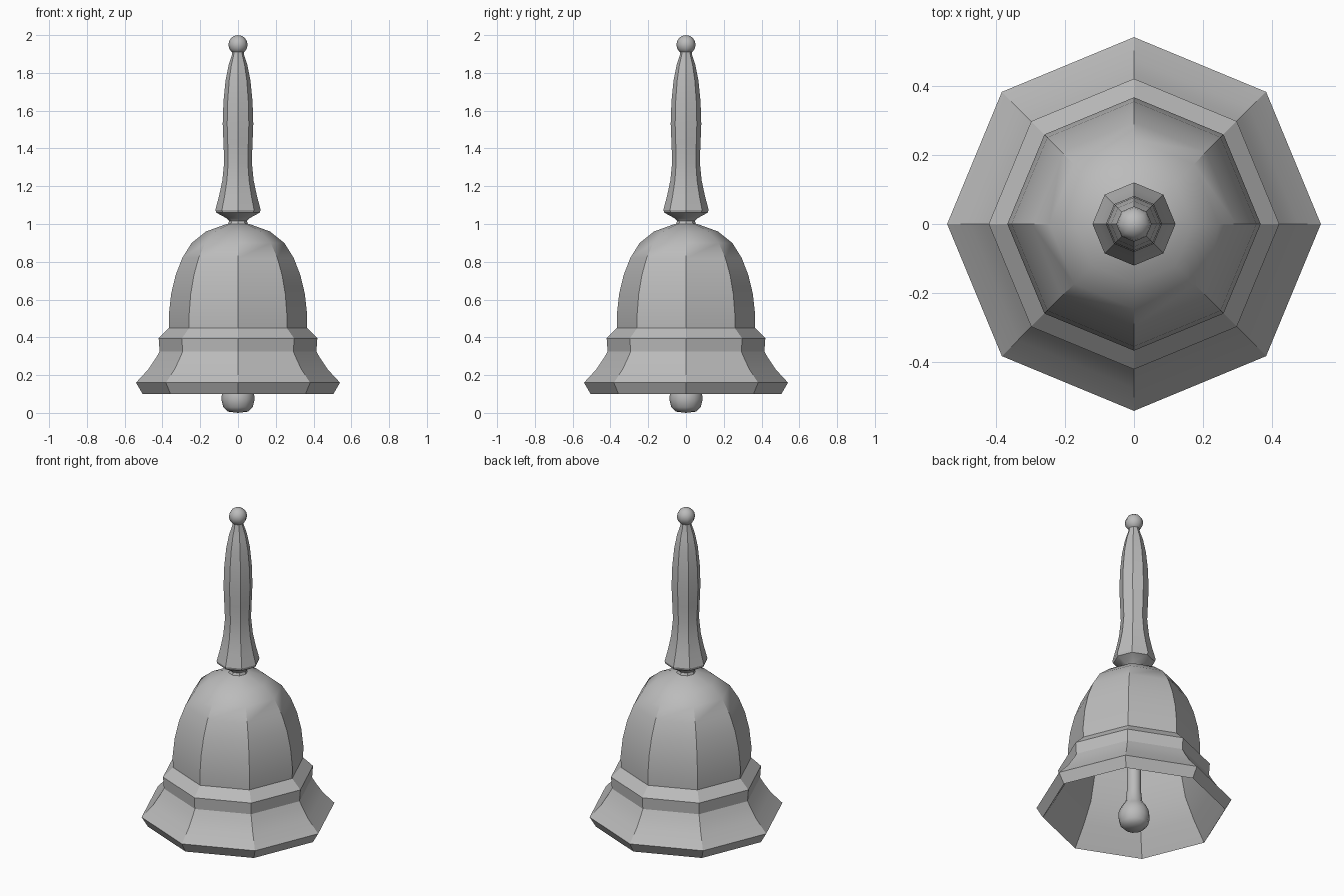
import bpy, bmesh, math

cube = bpy.data.objects.get("Cube")
if cube:
    bpy.data.objects.remove(cube)

grey = bpy.data.materials.new("plain grey")
grey.use_nodes = True
grey.diffuse_color = (0.5, 0.5, 0.5, 1)
grey.node_tree.nodes["Principled BSDF"].inputs["Base Color"].default_value = (0.5, 0.5, 0.5, 1)


def lathe(name, profile, sides=8, angle=30):
    """Turn a (radius, height) profile about z; radius 0 makes a pole."""
    bm = bmesh.new()
    rings = []
    for r, z in profile:
        count = sides if r > 0 else 1
        rings.append([bm.verts.new((r * math.cos(math.tau * i / sides),
                                    r * math.sin(math.tau * i / sides), z))
                      for i in range(count)])
    for a, b in zip(rings, rings[1:]):
        for i in range(sides):
            j = (i + 1) % sides
            corners = [a[i % len(a)], a[j % len(a)], b[j % len(b)], b[i % len(b)]]
            bm.faces.new(list(dict.fromkeys(corners)))
    bmesh.ops.recalc_face_normals(bm, faces=bm.faces)
    mesh = bpy.data.meshes.new(name)
    bm.to_mesh(mesh)
    bm.free()
    mesh.materials.append(grey)
    obj = bpy.data.objects.new(name, mesh)
    bpy.context.collection.objects.link(obj)
    bpy.ops.object.select_all(action="DESELECT")
    obj.select_set(True)
    bpy.context.view_layer.objects.active = obj
    bpy.ops.object.shade_smooth_by_angle(angle=math.radians(angle))
    return obj


# Bell: inner wall from its crown down to the lip, then up the outside
lathe("bell", [
    (0, 0.95), (0.15, 0.92), (0.25, 0.83), (0.31, 0.68), (0.335, 0.5),
    (0.37, 0.34), (0.43, 0.22), (0.505, 0.10),
    (0.54, 0.16), (0.475, 0.23), (0.435, 0.29), (0.415, 0.325),
    (0.42, 0.395), (0.365, 0.45),
    (0.366, 0.52), (0.354, 0.63), (0.33, 0.73), (0.295, 0.82),
    (0.245, 0.9), (0.17, 0.96), (0.06, 1.0), (0, 1.005)])

# Handle: neck, flared foot, waisted grip
lathe("handle", [
    (0, 0.99), (0.055, 0.995), (0.047, 1.015), (0.06, 1.03), (0.115, 1.06),
    (0.12, 1.075), (0.1, 1.15), (0.083, 1.23), (0.073, 1.33), (0.077, 1.43),
    (0.081, 1.53), (0.077, 1.65), (0.066, 1.76), (0.05, 1.84),
    (0.032, 1.895), (0.03, 1.92), (0, 1.94)])

# Knob at the tip
lathe("handle_knob", [
    (0.051 * math.sin(math.pi * k / 8), 1.949 - 0.051 * math.cos(math.pi * k / 8))
    if 0 < k < 8 else (0, 1.949 - 0.051 * math.cos(math.pi * k / 8))
    for k in range(9)], sides=8, angle=50)

# Clapper: rounded weight on a slim rod
lathe("clapper", [
    (0, 0), (0.055, 0.007), (0.078, 0.03), (0.088, 0.07), (0.085, 0.105),
    (0.068, 0.14), (0.047, 0.17), (0.04, 0.24), (0.04, 0.4),
    (0.045, 0.7), (0.05, 0.95)], sides=12, angle=40)
